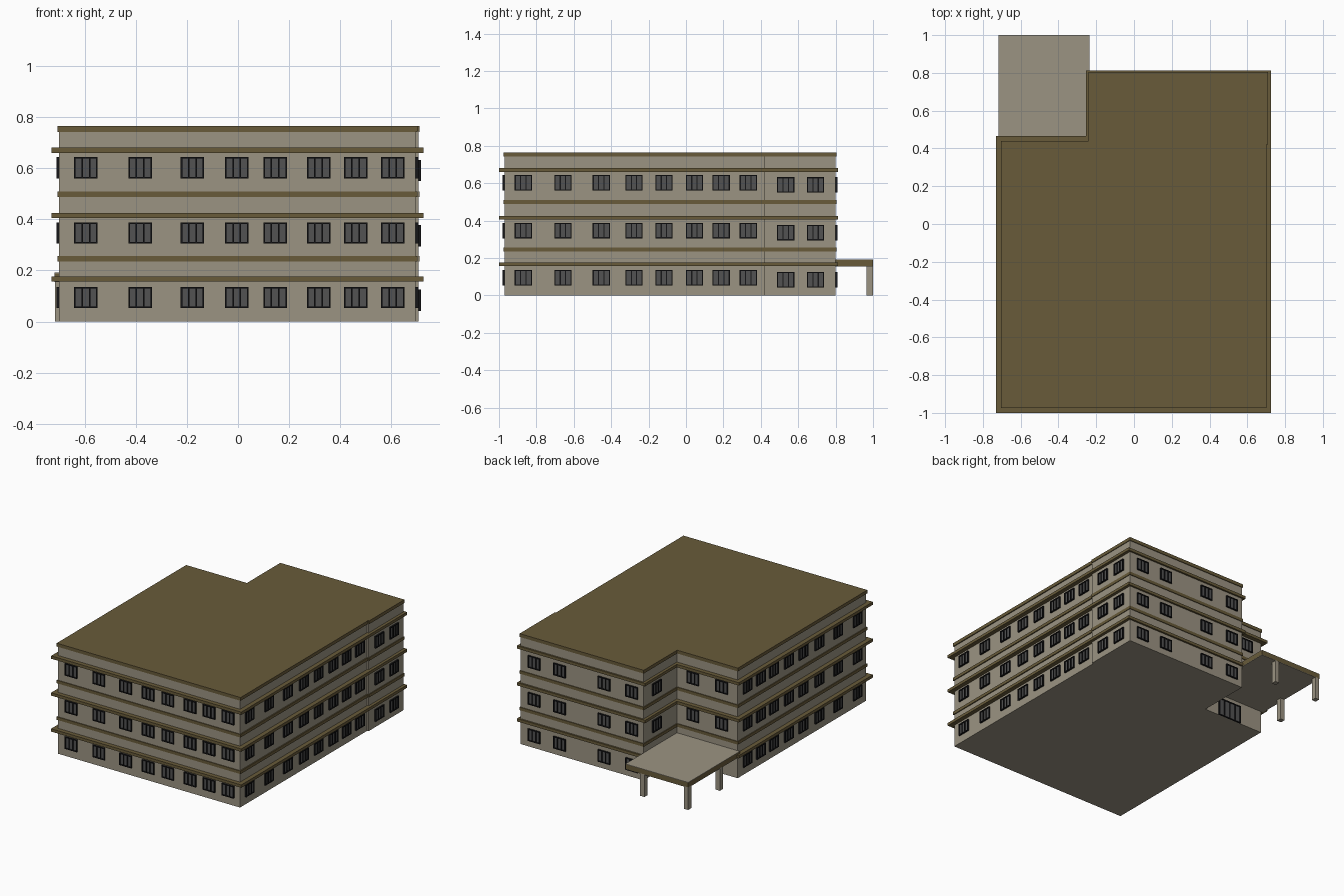
import bpy, bmesh, math
from mathutils import Matrix, Vector

if "Cube" in bpy.data.objects:
    bpy.data.objects.remove(bpy.data.objects["Cube"])


def material(name, r, g, b):
    m = bpy.data.materials.new(name)
    m.diffuse_color = (r, g, b, 1)
    m.use_nodes = True
    m.node_tree.nodes["Principled BSDF"].inputs["Base Color"].default_value = m.diffuse_color
    return m


WALL = material("plaster", 0.33, 0.295, 0.225)
BROWN = material("brown_trim", 0.14, 0.105, 0.042)
FRAME = material("dark_frame", 0.008, 0.008, 0.009)
GLASS = material("grey_glass", 0.085, 0.085, 0.085)


def finish(name, bm, *mats):
    bmesh.ops.recalc_face_normals(bm, faces=bm.faces)
    me = bpy.data.meshes.new(name)
    bm.to_mesh(me)
    bm.free()
    for m in mats:
        me.materials.append(m)
    ob = bpy.data.objects.new(name, me)
    bpy.context.collection.objects.link(ob)
    return ob


def add_box(bm, lo, hi, mat=0):
    lo, hi = Vector(lo), Vector(hi)
    mtx = Matrix.Translation((lo + hi) / 2) @ Matrix.Diagonal((*(hi - lo), 1))
    verts = bmesh.ops.create_cube(bm, size=1, matrix=mtx)["verts"]
    for f in {f for v in verts for f in v.link_faces}:
        f.material_index = mat


def box(name, lo, hi, mat):
    bm = bmesh.new()
    add_box(bm, lo, hi)
    return finish(name, bm, mat)


def prism(name, outline, z0, z1, mat):
    bm = bmesh.new()
    lo = [bm.verts.new((x, y, z0)) for x, y in outline]
    hi = [bm.verts.new((x, y, z1)) for x, y in outline]
    bm.faces.new(lo)
    bm.faces.new(hi)
    n = len(outline)
    for i in range(n):
        j = (i + 1) % n
        bm.faces.new((lo[i], lo[j], hi[j], hi[i]))
    return finish(name, bm, mat)


def ring(name, inner, outer, z0, z1, mat):
    bm = bmesh.new()
    loops = [[bm.verts.new((x, y, z)) for x, y in pts]
             for pts, z in ((inner, z0), (outer, z0), (outer, z1), (inner, z1))]
    n = len(inner)
    for a in range(4):
        p, q = loops[a], loops[(a + 1) % 4]
        for i in range(n):
            j = (i + 1) % n
            bm.faces.new((p[i], p[j], q[j], q[i]))
    return finish(name, bm, mat)


def outline(x0, y0, x1, x2, y2, nx, ny):
    # L-shaped plan with a slight jog on the right side at y = 0.42
    return [(x0, y0), (x1, y0), (x1, 0.42), (x2, 0.42),
            (x2, y2), (nx, y2), (nx, ny), (x0, ny)]


wall_plan = outline(-0.70, -0.97, 0.695, 0.705, 0.80, -0.235, 0.435)
band_plan = outline(-0.705, -0.975, 0.702, 0.71, 0.805, -0.24, 0.44)
ledge_plan = outline(-0.73, -1.0, 0.725, 0.7251, 0.812, -0.255, 0.465)

# Main body, roof and the bands round each storey
prism("walls", wall_plan, 0, 0.745, WALL)
prism("roof", band_plan, 0.742, 0.765, BROWN)
for i, z in enumerate((0.235, 0.488)):
    ring(f"floor_band_{i + 1}", wall_plan, band_plan, z, z + 0.021, BROWN)
for i, z in enumerate((0.156, 0.405, 0.66)):
    ring(f"window_ledge_{i + 1}", wall_plan, ledge_plan, z, z + 0.02, BROWN)


def glazing(name, width, height, panes):
    # Origin at bottom centre, outside face towards -y
    bm = bmesh.new()
    w, t, d = width / 2, 0.006, 0.01
    add_box(bm, (-w + t, -0.004, t), (w - t, 0.004, height - t), 1)
    for i in range(panes + 1):
        x = -w + t / 2 + i * (width - t) / panes
        add_box(bm, (x - t / 2, -d, 0), (x + t / 2, 0.004, height))
    for z in (0, height - t):
        add_box(bm, (-w, -d, z), (w, 0.004, z + t))
    return finish(name, bm, FRAME, GLASS)


def place(ob, x, y, z, turn):
    ob.location = (x, y, z)
    ob.rotation_euler = (0, 0, math.radians(turn))


front_x = (-0.595, -0.383, -0.178, -0.005, 0.145, 0.315, 0.46, 0.605)
side_y = (-0.87, -0.658, -0.453, -0.278, -0.118, 0.045, 0.188, 0.333)

# (x, y, turn, height offset, lowest storey) for every window column
columns = [(x, -0.97, 0, 0, 0) for x in front_x]
columns += [(0.695, y, 90, 0, 0) for y in side_y]
columns += [(-0.70, y, -90, 0, 0) for y in side_y]
columns += [(0.705, y, 90, -0.011, 0) for y in (0.533, 0.693)]
columns += [(x, 0.80, 180, -0.011, 0) for x in (0.60, 0.405, 0.065, -0.148)]
columns += [(-0.235, 0.66, -90, -0.011, 0)]
columns += [(x, 0.435, 180, 0, 1) for x in (-0.36, -0.58)]

window = None
for x, y, turn, dz, first in columns:
    for z in (0.053, 0.305, 0.56)[first:]:
        if window is None:
            window = glazing("window", 0.092, 0.083, 3)
            ob = window
        else:
            ob = bpy.data.objects.new("window", window.data)
            bpy.context.collection.objects.link(ob)
        place(ob, x, y, z + dz, turn)

# Entrance door under the canopy
place(glazing("entrance_door", 0.18, 0.125, 4), -0.435, 0.435, 0, 180)

# Entrance canopy on three posts
box("canopy", (-0.717, 0.436, 0.157), (-0.236, 1.0, 0.188), BROWN)
box("canopy_top", (-0.717, 0.436, 0.188), (-0.236, 1.0, 0.191), WALL)
box("canopy_soffit", (-0.717, 0.436, 0.154), (-0.236, 1.0, 0.157), WALL)
for i, (x, y) in enumerate(((-0.365, 0.982), (-0.70, 0.982), (-0.70, 0.635))):
    box(f"canopy_post_{i + 1}", (x - 0.016, y - 0.017, 0), (x + 0.016, y + 0.017, 0.155), WALL)
